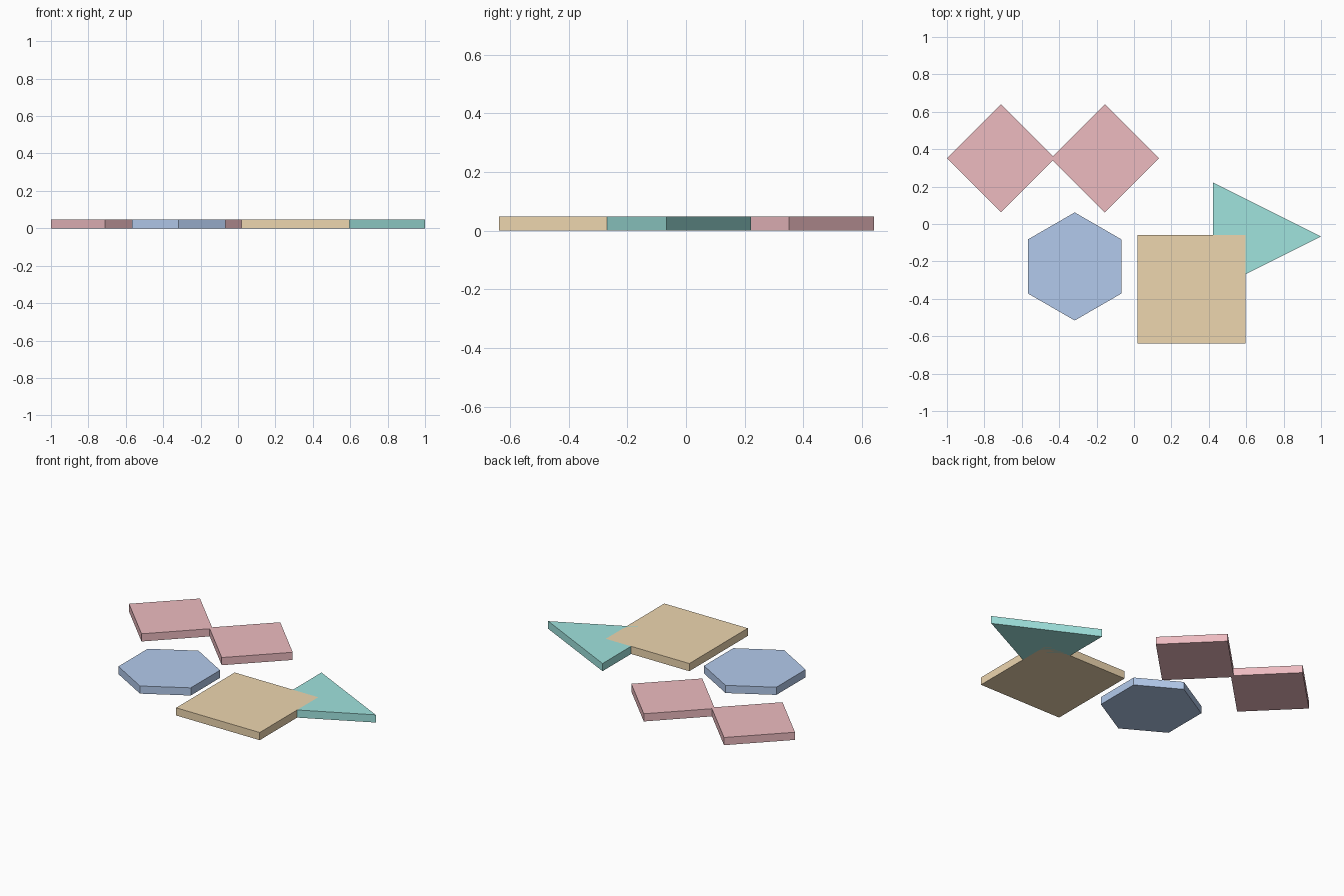
import bpy, bmesh
from math import cos, sin, pi

if "Cube" in bpy.data.objects:
    bpy.data.objects.remove(bpy.data.objects["Cube"])

HEIGHT = 0.048
R = 0.289


def material(name, color):
    m = bpy.data.materials.new(name)
    m.diffuse_color = color
    m.use_nodes = True
    m.node_tree.nodes["Principled BSDF"].inputs["Base Color"].default_value = m.diffuse_color
    return m


def tile(name, centre, outline, mat):
    """Extrude a counter-clockwise outline into a flat tile."""
    bm = bmesh.new()
    face = bm.faces.new([bm.verts.new((x, y, 0)) for x, y in outline])
    ext = bmesh.ops.extrude_face_region(bm, geom=[face], use_keep_orig=True)
    verts = [v for v in ext["geom"] if isinstance(v, bmesh.types.BMVert)]
    bmesh.ops.translate(bm, verts=verts, vec=(0, 0, HEIGHT))
    bmesh.ops.recalc_face_normals(bm, faces=bm.faces)
    mesh = bpy.data.meshes.new(name)
    bm.to_mesh(mesh)
    bm.free()
    mesh.materials.append(mat)
    obj = bpy.data.objects.new(name, mesh)
    obj.location = (*centre, 0)
    bpy.context.collection.objects.link(obj)


def polygon(sides):
    return [(R * cos(pi / 2 + 2 * pi * i / sides), R * sin(pi / 2 + 2 * pi * i / sides))
            for i in range(sides)]


pink = material("pink", (0.85, 0.50, 0.53, 1))
blue = material("blue", (0.45, 0.59, 0.84, 1))
tan = material("tan", (0.85, 0.67, 0.43, 1))
teal = material("teal", (0.35, 0.77, 0.73, 1))

# Two diamonds with touching corners
tile("diamond_left", (-0.711, 0.351), polygon(4), pink)
tile("diamond_right", (-0.156, 0.351), polygon(4), pink)

# Hexagon with a point toward the back
tile("hexagon", (-0.317, -0.227), polygon(6), blue)

# Square, overlapping the triangle
tile("square", (0.308, -0.349), [(-R, -R), (R, -R), (R, R), (-R, R)], tan)

# Triangle pointing right
tile("triangle", (0.711, -0.067), [(-R, -R), (R, 0), (-R, R)], teal)
